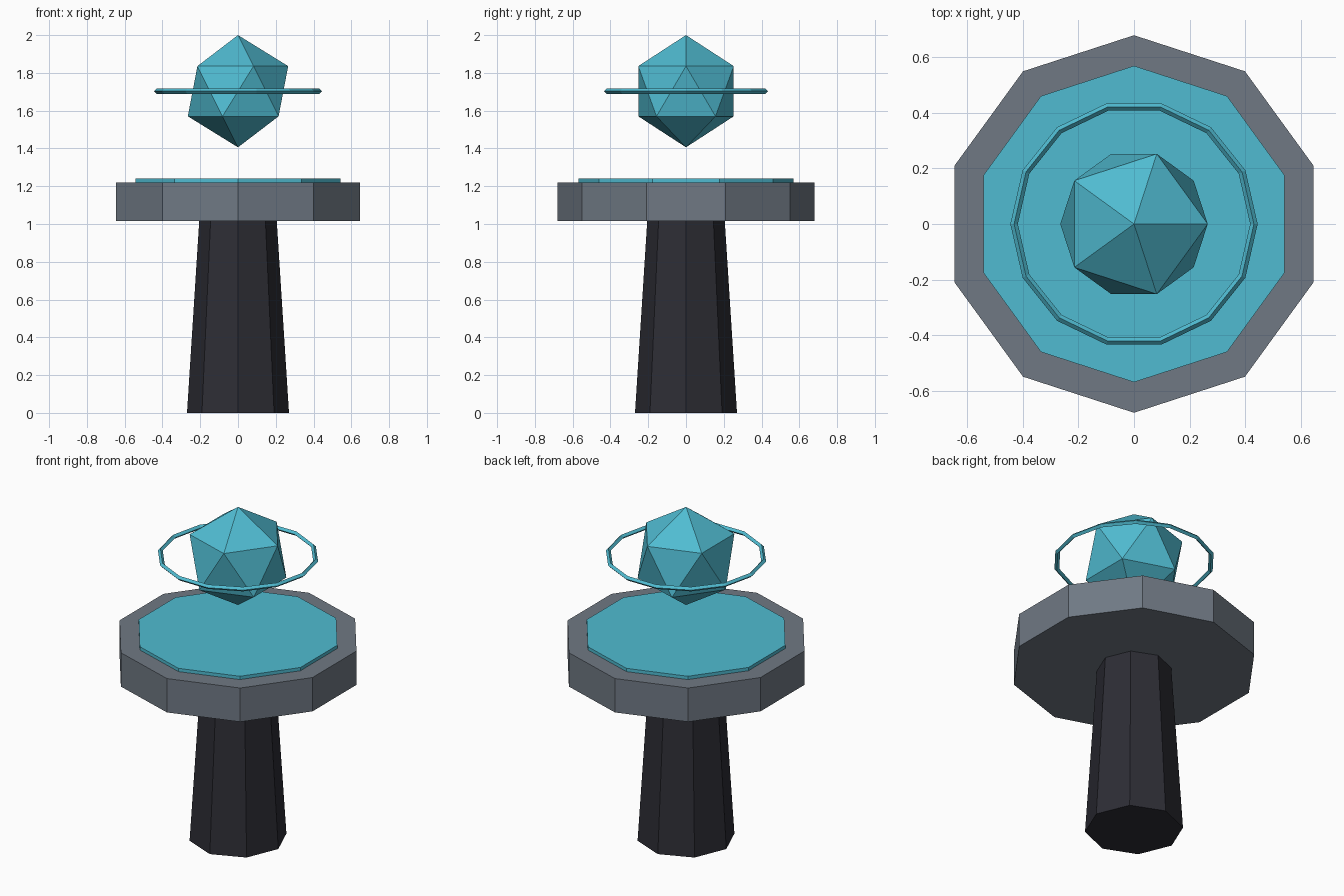
import bpy
import bmesh
from math import cos, sin, tau

cube = bpy.data.objects.get("Cube")
if cube:
    bpy.data.objects.remove(cube)


def make_material(name, colour):
    mat = bpy.data.materials.new(name)
    mat.use_nodes = True
    mat.diffuse_color = (*colour, 1)
    mat.node_tree.nodes["Principled BSDF"].inputs["Base Color"].default_value = (*colour, 1)
    return mat


charcoal = make_material("charcoal", (0.026, 0.026, 0.035))
stone = make_material("grey stone", (0.16, 0.19, 0.23))
teal = make_material("glowing teal", (0.08, 0.50, 0.64))


def finish(obj, name, mat):
    obj.name = obj.data.name = name
    obj.data.materials.append(mat)
    return obj


def prism(name, sides, r_bottom, r_top, z_bottom, z_top, mat):
    bpy.ops.mesh.primitive_cone_add(
        vertices=sides, radius1=r_bottom, radius2=r_top,
        depth=z_top - z_bottom, location=(0, 0, (z_bottom + z_top) / 2))
    return finish(bpy.context.object, name, mat)


# Tapered column, table slab and raised inlay
prism("column", 8, 0.27, 0.205, 0, 1.02, charcoal)
prism("table_slab", 10, 0.68, 0.68, 1.015, 1.22, stone)
prism("table_inlay", 10, 0.57, 0.57, 1.21, 1.24, teal)

# Floating crystal
centre = (0, 0, 1.703)
bpy.ops.mesh.primitive_ico_sphere_add(subdivisions=1, radius=0.297, location=centre)
finish(bpy.context.object, "floating_crystal", teal)

# Thin ring around the crystal
bpy.ops.mesh.primitive_torus_add(
    major_segments=14, minor_segments=4, major_radius=0.432,
    minor_radius=0.0135, location=centre)
finish(bpy.context.object, "orbit_ring", teal)
